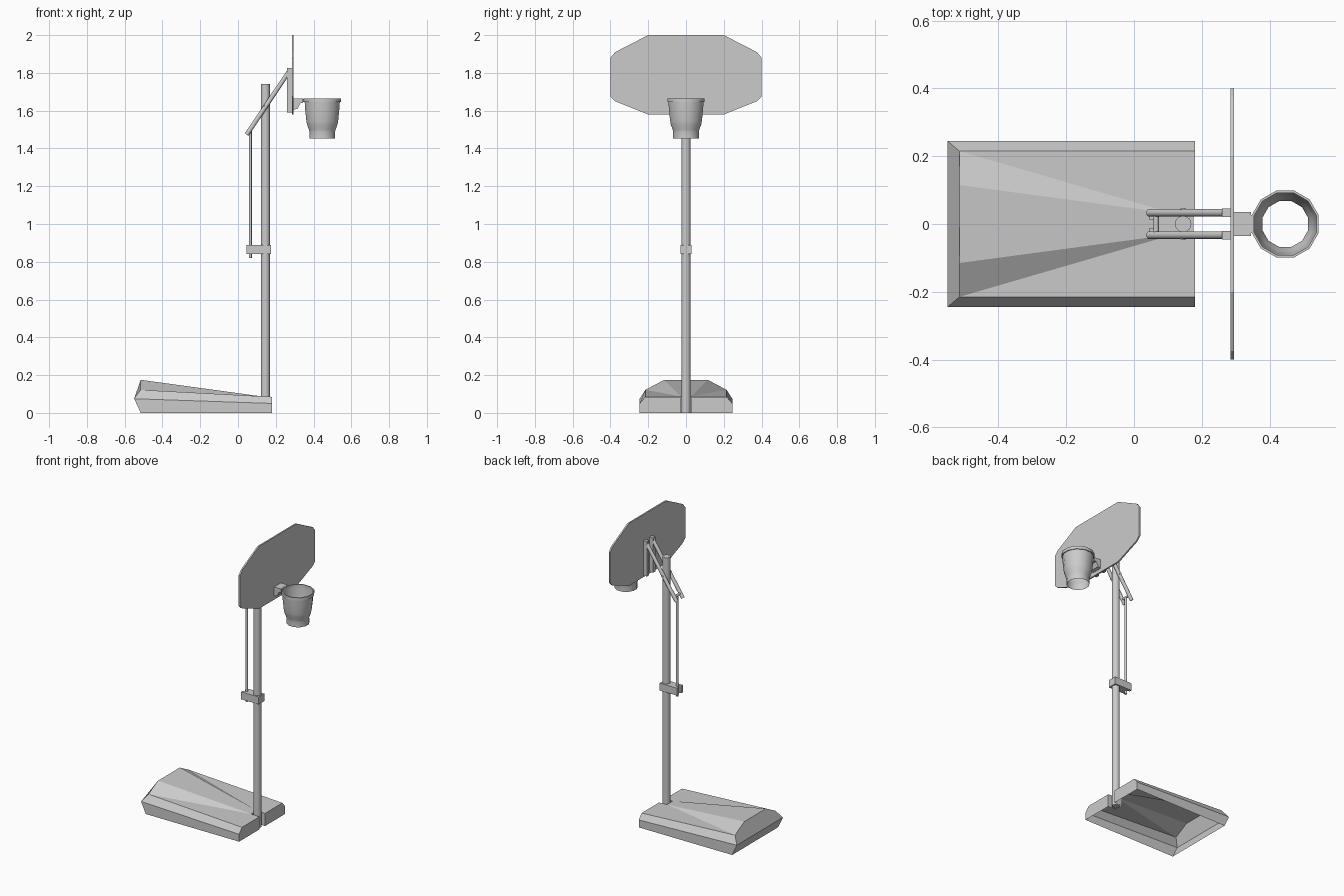
import bpy, bmesh, math
from mathutils import Vector

if "Cube" in bpy.data.objects:
    bpy.data.objects.remove(bpy.data.objects["Cube"])


def make(name, verts, faces, smooth=None, fix=True):
    me = bpy.data.meshes.new(name)
    me.from_pydata([tuple(v) for v in verts], [], faces)
    bm = bmesh.new()
    bm.from_mesh(me)
    if fix:
        bmesh.ops.recalc_face_normals(bm, faces=bm.faces)
    bm.to_mesh(me)
    bm.free()
    ob = bpy.data.objects.new(name, me)
    bpy.context.collection.objects.link(ob)
    if smooth:
        bpy.ops.object.select_all(action='DESELECT')
        ob.select_set(True)
        bpy.context.view_layer.objects.active = ob
        bpy.ops.object.shade_smooth_by_angle(angle=math.radians(smooth))
    return ob


def prism(name, outline, lo, hi, axis):
    """Extrude a 2D outline along the given axis (remaining axes keep their order)."""
    def at(p, h):
        c = list(p)
        c.insert(axis, h)
        return c
    n = len(outline)
    verts = [at(p, lo) for p in outline] + [at(p, hi) for p in outline]
    faces = [list(range(n)), list(range(n, 2 * n))]
    faces += [[i, (i + 1) % n, n + (i + 1) % n, n + i] for i in range(n)]
    return make(name, verts, faces)


def rod(name, a, b, r, n=12):
    a, b = Vector(a), Vector(b)
    q = Vector((0, 0, 1)).rotation_difference(b - a)
    ring = [q @ Vector((r * math.cos(2 * math.pi * i / n), r * math.sin(2 * math.pi * i / n), 0))
            for i in range(n)]
    verts = [a + v for v in ring] + [b + v for v in ring]
    faces = [list(range(n)), list(range(n, 2 * n))]
    faces += [[i, (i + 1) % n, n + (i + 1) % n, n + i] for i in range(n)]
    return make(name, verts, faces, 40)


def lathe(name, profile, cx, closed=False, n=12):
    verts, faces = [], []
    for r, z in profile:
        for i in range(n):
            a = 2 * math.pi * (i + 0.5) / n
            verts.append((cx + r * math.cos(a), r * math.sin(a), z))
    m = len(profile)
    for k in range(m if closed else m - 1):
        k2 = (k + 1) % m
        faces += [[k * n + i, k * n + (i + 1) % n, k2 * n + (i + 1) % n, k2 * n + i]
                  for i in range(n)]
    return make(name, verts, faces, 40)


# Open-bottomed ballast base: half the points, mirrored across y
half = [(-0.515, 0.245, 0), (-0.55, 0.245, 0.075), (-0.515, 0.215, 0.122), (-0.515, 0.115, 0.175),
        (0.12, 0.03, 0.088), (0.18, 0.215, 0.085), (0.18, 0.245, 0.05), (0.18, 0.245, 0),
        (0.18, 0.03, 0.085), (0.18, 0.03, 0), (0.12, 0.03, 0)]
H = len(half)
verts = half + [(x, -y, z) for x, y, z in half]
one_side = [[0, 1, 6, 7], [1, 2, 5, 6], [2, 3, 4], [2, 4, 5], [4, 8, 5],
            [5, 8, 9, 7, 6], [4, 10, 9, 8]]
faces = one_side + [[i + H for i in reversed(f)] for f in one_side]
faces += [[0, H, H + 1, 1], [1, H + 1, H + 2, H + 3, 3, 2], [3, H + 3, H + 4, 4],
          [4, H + 4, H + 10, 10]]
make("base", verts, faces)

# Pole
rod("pole", (0.145, 0, 0), (0.145, 0, 1.74), 0.024, 16)

# Height adjuster: forked clamp and rod
prism("adjuster_clamp", [(0.175, -0.03), (0.175, 0.03), (0.045, 0.03), (0.045, 0.012),
                         (0.06, 0.012), (0.06, -0.012), (0.045, -0.012), (0.045, -0.03)],
      0.84, 0.89, 2)
rod("adjuster_rod", (0.065, 0, 0.82), (0.065, 0, 1.5), 0.008, 10)
rod("lower_pivot_pin", (0.065, -0.033, 1.5), (0.065, 0.033, 1.5), 0.008, 10)
rod("pole_pivot_pin", (0.145, -0.045, 1.62), (0.145, 0.045, 1.62), 0.008, 10)

# Paired lift arms and board mounts
for side, s in (("left", -1), ("right", 1)):
    y = 0.033 * s
    rod(side + "_lift_arm", (0.046, y, 1.473), (0.274, y, 1.813), 0.012, 10)
    prism(side + "_board_mount", [(0.26, 1.59), (0.287, 1.59), (0.287, 1.825), (0.26, 1.825)],
          y - 0.012, y + 0.012, 1)

# Backboard
right = [(0.2, 1.58), (0.375, 1.65), (0.4, 1.675), (0.4, 1.88), (0.375, 1.91), (0.2, 2.0)]
prism("backboard", right + [(-y, z) for y, z in reversed(right)], 0.285, 0.295, 0)

# Hoop bracket
prism("hoop_bracket", [(0.295, 1.665), (0.345, 1.665), (0.345, 1.64), (0.33, 1.64),
                       (0.315, 1.61), (0.295, 1.605)], -0.036, 0.036, 1)
prism("hoop_tab", [(0.34, 1.645), (0.352, 1.645), (0.352, 1.663), (0.34, 1.663)], -0.026, 0.026, 1)

# Hoop ring and net
lathe("hoop_ring", [(0.102, 1.645), (0.102, 1.665), (0.095, 1.665), (0.095, 1.645)], 0.446, True)
lathe("net", [(0.097, 1.655), (0.093, 1.6), (0.087, 1.545), (0.083, 1.525), (0.073, 1.5),
              (0.07, 1.485), (0.071, 1.452)], 0.446)
